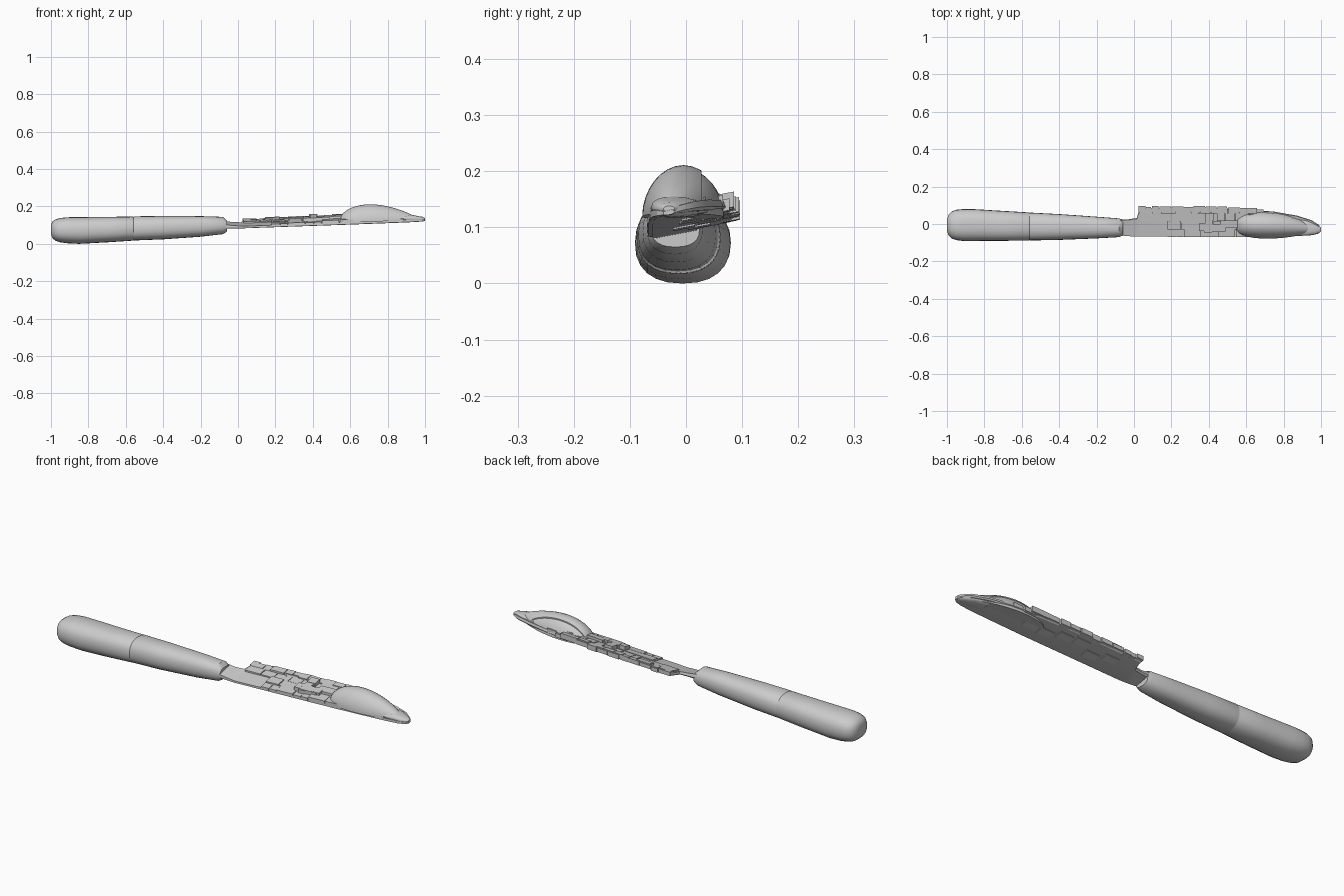
import bpy, bmesh, math, random

random.seed(4)
if "Cube" in bpy.data.objects:
    bpy.data.objects.remove(bpy.data.objects["Cube"])

# One plain grey for everything
GREY = (0.6, 0.6, 0.6, 1)
grey = bpy.data.materials.new("plain grey")
grey.use_nodes = True
grey.diffuse_color = GREY
grey.node_tree.nodes["Principled BSDF"].inputs["Base Color"].default_value = GREY


def finish(name, bm, angle=35):
    bmesh.ops.recalc_face_normals(bm, faces=bm.faces)
    mesh = bpy.data.meshes.new(name)
    bm.to_mesh(mesh)
    bm.free()
    obj = bpy.data.objects.new(name, mesh)
    bpy.context.collection.objects.link(obj)
    mesh.materials.append(grey)
    bpy.ops.object.select_all(action="DESELECT")
    obj.select_set(True)
    bpy.context.view_layer.objects.active = obj
    bpy.ops.object.shade_smooth_by_angle(angle=math.radians(angle))
    return obj


def loft(bm, rings):
    """Skin a list of equal point rings and cap both ends."""
    rows = [[bm.verts.new(p) for p in ring] for ring in rings]
    n = len(rows[0])
    for a, b in zip(rows, rows[1:]):
        for i in range(n):
            j = (i + 1) % n
            bm.faces.new((a[i], a[j], b[j], b[i]))
    bm.faces.new(rows[0])
    bm.faces.new(rows[-1])


def blade_z(x, y):
    """Underside of the blade: rises to the tip and to the back edge."""
    return 0.08 + 0.035 * x + 0.19 * (y + 0.07)


def slab(bm, x0, x1, y0, y1, low, high):
    """A block that follows the slope of the blade."""
    corners = [(y0, low), (y1, low), (y1, high), (y0, high)]
    loft(bm, [[(x, y, blade_z(x, y) + h) for y, h in corners] for x in (x0, x1)])


# Handle: x, front y, back y, bottom z, top z
handle_sections = [
    (-1.0, -0.035, 0.025, 0.05, 0.1), (-0.992, -0.06, 0.05, 0.03, 0.12),
    (-0.975, -0.077, 0.067, 0.016, 0.131), (-0.95, -0.086, 0.076, 0.008, 0.138),
    (-0.91, -0.091, 0.08, 0.003, 0.142), (-0.85, -0.091, 0.079, 0.0, 0.143),
    (-0.7, -0.09, 0.07, 0.008, 0.144), (-0.565, -0.088, 0.062, 0.017, 0.146),
    (-0.56, -0.086, 0.06, 0.019, 0.144), (-0.555, -0.088, 0.061, 0.018, 0.147),
    (-0.4, -0.085, 0.053, 0.024, 0.149), (-0.2, -0.077, 0.039, 0.038, 0.148),
    (-0.08, -0.07, 0.03, 0.052, 0.144), (-0.06, -0.062, 0.024, 0.065, 0.125),
]


def oval(x, y0, y1, z0, z1, n=24, power=0.85):
    ring = []
    for i in range(n):
        c, s = math.cos(math.tau * i / n), math.sin(math.tau * i / n)
        ring.append((x, (y0 + y1) / 2 + (y1 - y0) / 2 * math.copysign(abs(c) ** power, c),
                     (z0 + z1) / 2 + (z1 - z0) / 2 * math.copysign(abs(s) ** power, s)))
    return ring


bm = bmesh.new()
loft(bm, [oval(*s) for s in handle_sections])
finish("handle", bm, 40)

# Blade with its narrow neck: x, front y, back y, thickness
blade_sections = [
    (-0.09, -0.06, 0.025, 0.03), (-0.03, -0.065, 0.025, 0.02), (0.015, -0.068, 0.032, 0.016),
    (0.03, -0.068, 0.085, 0.014), (0.4, -0.068, 0.085, 0.015), (0.6, -0.068, 0.078, 0.016),
    (0.75, -0.066, 0.066, 0.017), (0.87, -0.064, 0.045, 0.018), (0.95, -0.06, 0.02, 0.017),
    (0.985, -0.052, -0.003, 0.014), (1.0, -0.04, -0.02, 0.008),
]
bm = bmesh.new()
rings = []
for x, y0, y1, t in blade_sections:
    edge = [(y0, 0.2), (y0 + 0.008, 0), (y1 - 0.006, 0), (y1, 0.3), (y1 - 0.004, 1), (y0, 0.9)]
    rings.append([(x, y, blade_z(x, y) + k * t) for y, k in edge])
loft(bm, rings)
finish("blade", bm, 25)

# Broken layer on the blade, rougher and thicker toward the back and the mound
bm = bmesh.new()
for y0, y1, base in ((-0.069, -0.03, 0.016), (-0.03, 0.015, 0.017),
                     (0.015, 0.055, 0.018), (0.055, 0.086, 0.02)):
    x = 0.18 if y0 < 0.01 else 0.03
    while x < 0.62:
        step = random.uniform(0.03, 0.1)
        lift = 0.012 * max(0, (x - 0.33) / 0.25)
        slab(bm, x, x + step - 0.003, y0, y1 + random.uniform(-0.003, 0.004), 0.004,
             base + lift + random.uniform(0, 0.008))
        x += step
finish("blade_layer", bm, 20)

# Raised lumps just before the mound
bm = bmesh.new()
for i in range(7):
    x, y = random.uniform(0.34, 0.5), random.uniform(-0.05, 0.02)
    slab(bm, x, x + random.uniform(0.04, 0.09), y, y + 0.04, 0.01, random.uniform(0.035, 0.046))
finish("raised_lumps", bm, 20)

# Ragged back edge, following the curve to the tip
bm = bmesh.new()
x = 0.025
while x < 0.92:
    step = random.uniform(0.03, 0.07)
    back = 0.094 - 0.09 * max(0, (x + step - 0.5) / 0.45) ** 2
    slab(bm, x, x + step - 0.004, back - 0.03, back + random.uniform(-0.004, 0.003),
         random.uniform(-0.002, 0.003), random.uniform(0.018, 0.026))
    x += step
finish("ragged_back_edge", bm, 20)

# Thin plates on the underside
bm = bmesh.new()
for i in range(6):
    x = 0.12 + 0.09 * i
    y = random.uniform(-0.05, 0.03)
    slab(bm, x, x + 0.075, y, y + 0.04, -0.003, 0.005)
finish("underside_plates", bm, 20)

# Mound near the tip: a tall front lobe and a lower step behind a seam
LENGTH, START = 0.42, 0.54


def mound(bm, y_from, y_to, grow, sink):
    rings = []
    for i in range(25):
        t = 0.004 + 0.992 * i / 24
        x = START + LENGTH * t
        rise = math.sin(math.pi * t ** 0.75) ** 0.65
        mid = -0.003 - 0.025 * t ** 3
        half = (0.074 - 0.028 * t ** 4) * rise ** 0.6 * grow
        floor = 0.118 + 0.012 * t
        top = floor + (0.211 - floor) * rise - sink
        ring = []
        for k in range(17):
            a = math.pi * k / 16
            y = min(max(mid - half * math.cos(a), y_from), y_to)
            u = max(0, 1 - ((y - mid) / half) ** 2) ** 0.55
            ring.append((x, y, floor + max(0.002, top - floor) * u))
        ring += [(x, ring[-1][1], floor - 0.004), (x, ring[0][1], floor - 0.004)]
        rings.append(ring)
    loft(bm, rings)


bm = bmesh.new()
mound(bm, -1, 0.028, 1.0, 0)
finish("mound_front", bm, 40)
bm = bmesh.new()
mound(bm, -1, 1, 0.98, 0.006)
finish("mound_back", bm, 40)

# Low lip around the mound's far end
bm = bmesh.new()
loft(bm, [oval(x, y0, y1, z0, z1, 16) for x, y0, y1, z0, z1 in (
    (0.86, -0.064, 0.04, 0.118, 0.15), (0.93, -0.062, 0.02, 0.117, 0.155),
    (0.965, -0.057, 0.005, 0.118, 0.148), (0.99, -0.048, -0.012, 0.122, 0.144),
    (0.999, -0.04, -0.02, 0.128, 0.138))])
finish("tip_lip", bm, 40)
